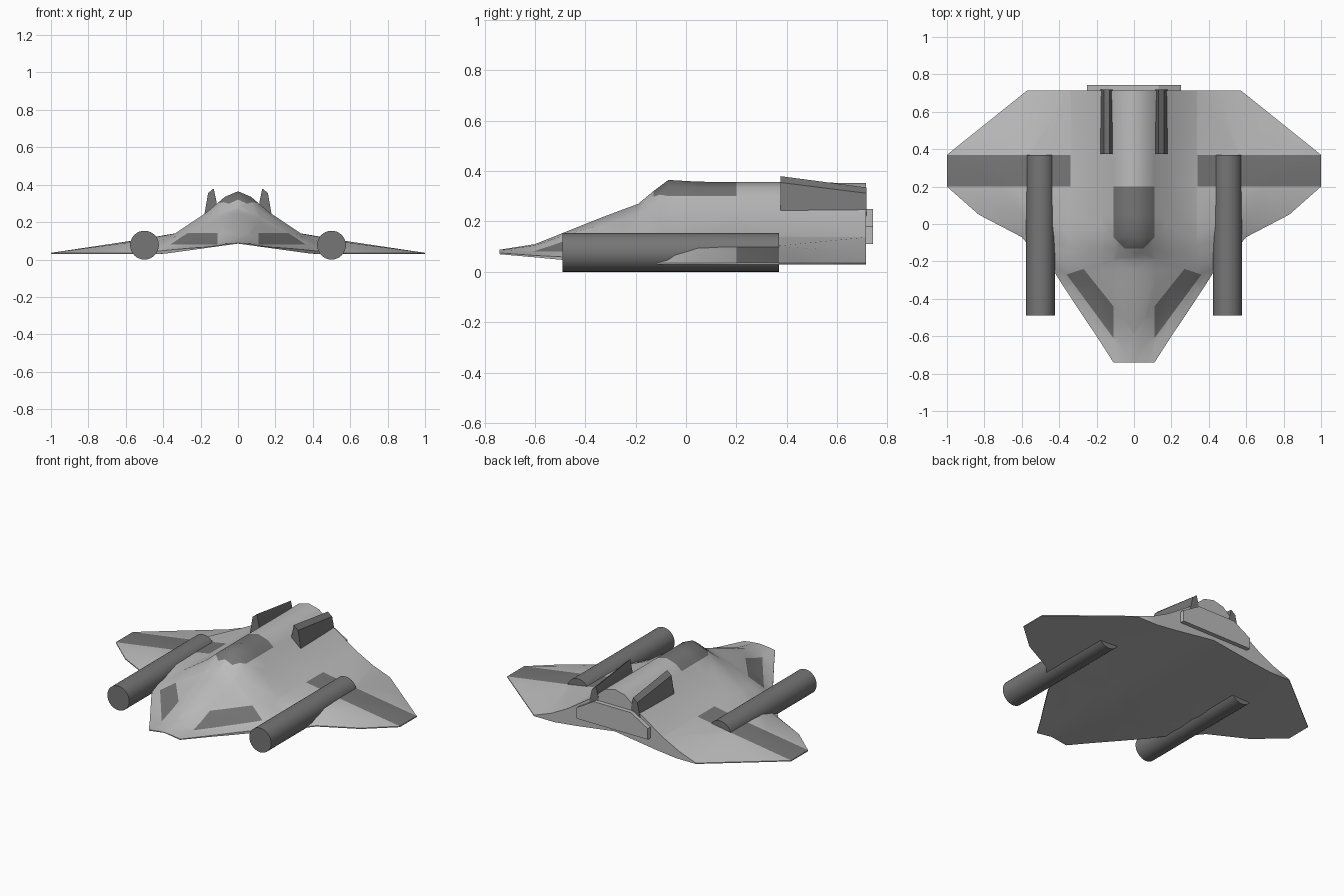
import bpy, bmesh, math
from mathutils import Vector

if "Cube" in bpy.data.objects:
    bpy.data.objects.remove(bpy.data.objects["Cube"])


def material(name, v):
    m = bpy.data.materials.new(name)
    m.diffuse_color = (v, v, v, 1)
    m.use_nodes = True
    m.node_tree.nodes["Principled BSDF"].inputs["Base Color"].default_value = m.diffuse_color
    return m


LIGHT = material("light_grey", 0.5)
DARK = material("dark_grey", 0.18)


def finish(name, bm, mats, angle):
    me = bpy.data.meshes.new(name)
    bm.to_mesh(me)
    bm.free()
    for m in mats:
        me.materials.append(m)
    ob = bpy.data.objects.new(name, me)
    bpy.context.collection.objects.link(ob)
    bpy.ops.object.select_all(action='DESELECT')
    ob.select_set(True)
    bpy.context.view_layer.objects.active = ob
    bpy.ops.object.shade_smooth_by_angle(angle=math.radians(angle))
    return ob


def prism(name, front, back, y0, y1, mat, angle=30):
    """Loft between two x-z profiles."""
    bm = bmesh.new()
    a = [bm.verts.new((x, y0, z)) for x, z in front]
    b = [bm.verts.new((x, y1, z)) for x, z in back]
    n = len(a)
    for i in range(n):
        j = (i + 1) % n
        bm.faces.new((a[i], a[j], b[j], b[i]))
    bm.faces.new(a)
    bm.faces.new(b)
    bmesh.ops.recalc_face_normals(bm, faces=bm.faces[:])
    return finish(name, bm, [mat], angle)


# Hull half: top profile (x, z) from centre line to edge at each y
RIDGE = [(.07, .335), (.17, .25), (.335, .14)]
SECTIONS = [
    (-.74, [(0, .088), (.03, .086), (.06, .083), (.08, .08), (.1, .077), (.11, .075)]),
    (-.6, [(0, .11), (.05, .105), (.09, .09), (.12, .08), (.16, .072), (.2, .065)]),
    (-.5, [(0, .15), (.06, .14), (.12, .112), (.19, .08), (.23, .07), (.267, .06)]),
    (-.33, [(0, .218), (.1, .19), (.2, .14), (.316, .08), (.35, .065), (.38, .05)]),
    (-.25, [(0, .248), (.11, .21), (.265, .14), (.37, .085), (.4, .065), (.43, .045)]),
    (-.19, [(0, .27), (.11, .235), (.25, .17), (.37, .105), (.44, .07), (.49, .04)]),
    (-.13, [(0, .32), (.08, .285), (.19, .22), (.34, .13), (.46, .07), (.55, .036)]),
    (-.07, [(0, .365)] + RIDGE + [(.48, .085), (.6, .036)]),
    (.05, [(0, .358)] + RIDGE + [(.55, .1), (.83, .036)]),
    (.2, [(0, .357)] + RIDGE + [(.57, .1), (1, .036)]),
    (.37, [(0, .357)] + RIDGE + [(.57, .1), (1, .036)]),
    (.715, [(0, .352)] + RIDGE + [(.45, .08), (.57, .036)]),
]


def belly(x):
    return .03 + .055 * max(0, 1 - x / .4)


bm = bmesh.new()
rings = []
for y, top in SECTIONS:
    edge = top[-1][0]
    pts = top + [(edge * f, belly(edge * f)) for f in (1, .75, .5, .25, 0)]
    rings.append([bm.verts.new((x, y, z)) for x, z in pts])
for a, b in zip(rings, rings[1:]):
    for j in range(len(a) - 1):
        bm.faces.new((a[j], a[j + 1], b[j + 1], b[j]))
bm.faces.new(rings[0][::-1])
bm.faces.new(rings[-1])

# Painted panels as convex top-view outlines, cut into the skin
PANELS = [
    [(-.1, -.13), (.05, -.13), (.11, -.07), (.11, .2), (-.1, .2)],    # canopy
    [(.11, -.61), (.36, -.27), (.27, -.24), (.11, -.44)],             # nose panel
    [(.34, .2), (1.1, .2), (1.1, .37), (.34, .37)],                   # wing band
]


def sides(poly):
    for p, q in zip(poly, poly[1:] + poly[:1]):
        yield Vector((*p, 0)), Vector((p[1] - q[1], q[0] - p[0], 0)).normalized()


for poly in PANELS:
    for co, no in sides(poly):
        bmesh.ops.bisect_plane(bm, geom=bm.verts[:] + bm.edges[:] + bm.faces[:],
                               dist=1e-5, plane_co=co, plane_no=no)
bm.normal_update()
for f in bm.faces:
    c = f.calc_center_median()
    if f.normal.z > .1 and any(all((c - co).dot(no) > 0 for co, no in sides(p)) for p in PANELS):
        f.material_index = 1
hull = finish("hull", bm, [LIGHT, DARK], 50)
mir = hull.modifiers.new("mirror", 'MIRROR')
mir.use_clip = True

for s, side in ((1, "right"), (-1, "left")):
    # Long side cannons
    bpy.ops.mesh.primitive_cylinder_add(vertices=32, radius=.077, depth=.86,
                                        location=(s * .5, -.06, .077),
                                        rotation=(math.pi / 2, 0, 0))
    gun = bpy.context.object
    gun.name = side + "_cannon"
    gun.data.materials.append(DARK)
    bpy.ops.object.shade_smooth_by_angle(angle=math.radians(40))
    # Rear fins
    front = [(.115, .24), (.115, .31), (.13, .38), (.16, .355), (.18, .24)]
    back = [(.115, .22), (.115, .27), (.13, .335), (.16, .312), (.18, .22)]
    prism(side + "_fin", [(s * x, z) for x, z in front],
          [(s * x, z) for x, z in back], .375, .718, DARK)

# Rear engine block
block = [(-.25, .11), (.25, .11), (.25, .18), (.13, .25), (-.13, .25), (-.25, .18)]
prism("engine_block", block, block, .7, .742, LIGHT)
